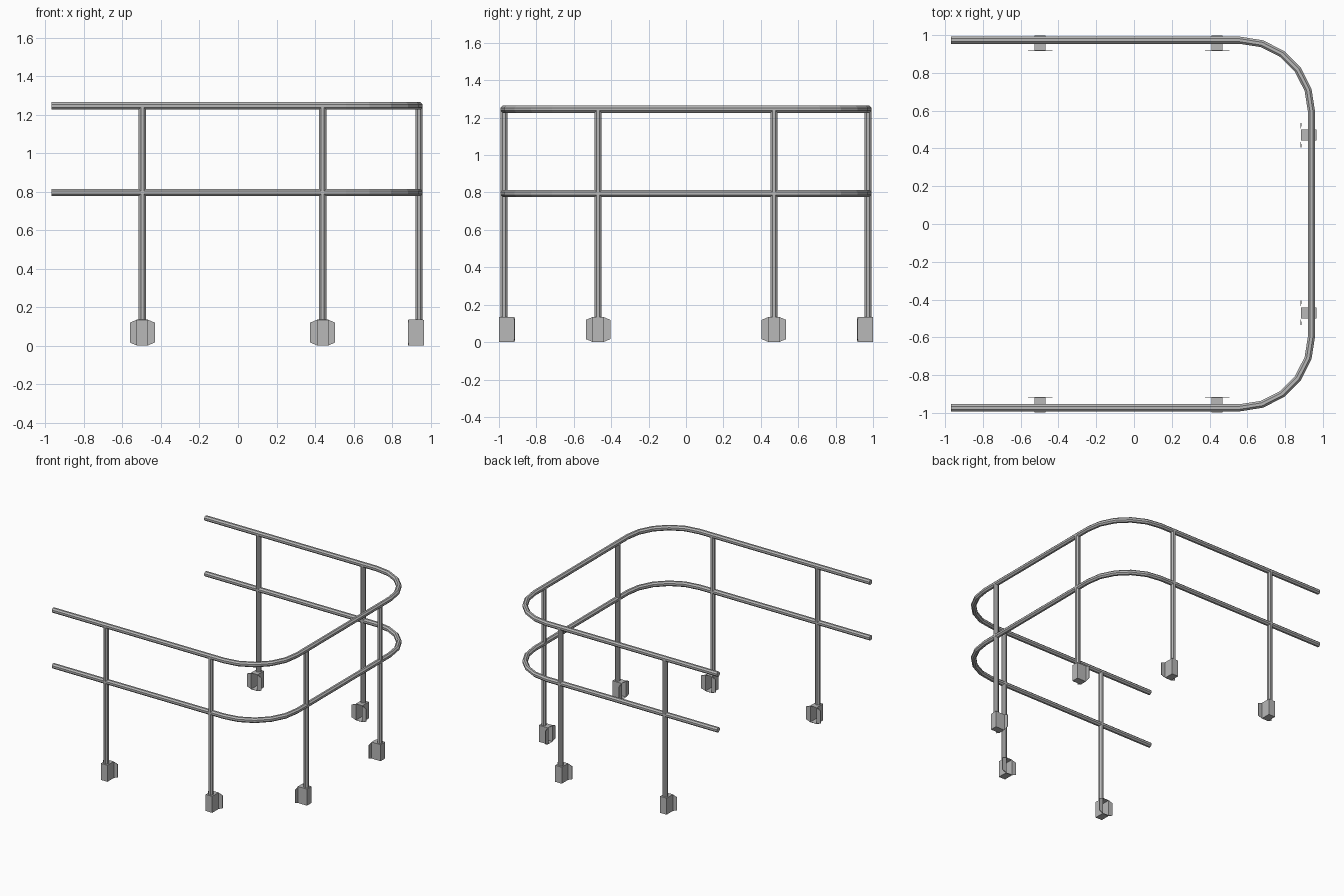
import bpy
import bmesh
from math import pi, sin, cos, radians

cube = bpy.data.objects.get("Cube")
if cube:
    bpy.data.objects.remove(cube, do_unlink=True)

# Galvanised steel
steel = bpy.data.materials.new("grey_steel")
steel.use_nodes = True
steel.diffuse_color = (0.48, 0.48, 0.48, 1)
steel.node_tree.nodes["Principled BSDF"].inputs["Base Color"].default_value = steel.diffuse_color

END_X, SIDE_Y, FRONT_X = -0.97, 0.973, 0.94
CORNER, TUBE = 0.38, 0.0205
RAIL_HEIGHTS = {"lower_rail": 0.795, "top_rail": 1.245}


def rail_path():
    """U-shaped path: straight side, two rounded corners, straight side."""
    cx, cy = FRONT_X - CORNER, SIDE_Y - CORNER
    half = [(END_X, SIDE_Y)]
    for i in range(6):
        a = radians(18 * i)
        half.append((cx + CORNER * sin(a), cy + CORNER * cos(a)))
    return half + [(x, -y) for x, y in reversed(half)]


def add_rail(name, z):
    curve = bpy.data.curves.new(name, "CURVE")
    curve.dimensions = "3D"
    curve.twist_mode = "Z_UP"
    curve.bevel_depth = TUBE
    curve.bevel_resolution = 2
    curve.use_fill_caps = True
    path = rail_path()
    spline = curve.splines.new("POLY")
    spline.points.add(len(path) - 1)
    for point, (x, y) in zip(spline.points, path):
        point.co = (x, y, z, 1)
        point.tilt = pi / 8
    spline.use_smooth = False
    curve.materials.append(steel)
    rail = bpy.data.objects.new(name, curve)
    bpy.context.collection.objects.link(rail)
    bpy.ops.object.select_all(action="DESELECT")
    rail.select_set(True)
    bpy.context.view_layer.objects.active = rail
    bpy.ops.object.convert(target="MESH")


def add_post(name, x, y):
    bottom, top = 0.13, RAIL_HEIGHTS["top_rail"]
    bpy.ops.mesh.primitive_cylinder_add(
        vertices=8, radius=TUBE, depth=top - bottom,
        location=(x, y, (top + bottom) / 2), rotation=(0, 0, pi / 8))
    post = bpy.context.object
    post.name = name
    post.data.materials.append(steel)


def bracket_mesh():
    """Hat channel, open towards the inside, with capped ends and chamfered flanges."""
    inner, outer, web, wing = -0.056, 0.025, 0.028, 0.065
    low, high, chamfer = 0.002, 0.133, 0.014
    profile = [(-wing, inner, chamfer), (-web, inner, 0), (-web, outer, 0),
               (web, outer, 0), (web, inner, 0), (wing, inner, chamfer)]
    bm = bmesh.new()
    bottom = [bm.verts.new((x, y, low + c)) for x, y, c in profile]
    top = [bm.verts.new((x, y, high - c)) for x, y, c in profile]
    for i in range(5):
        bm.faces.new((bottom[i], bottom[i + 1], top[i + 1], top[i]))
    bm.faces.new(bottom[1:5])
    bm.faces.new(top[1:5])
    bmesh.ops.recalc_face_normals(bm, faces=bm.faces)
    mesh = bpy.data.meshes.new("post_bracket")
    bm.to_mesh(mesh)
    bm.free()
    mesh.materials.append(steel)
    return mesh


# Rails
for rail_name, height in RAIL_HEIGHTS.items():
    add_rail(rail_name, height)

# Posts and brackets: position and the turn that faces each bracket outwards
stations = {
    "back_right": (-0.497, SIDE_Y, 0),
    "back_left": (0.44, SIDE_Y, 0),
    "front_right": (-0.497, -SIDE_Y, pi),
    "front_left": (0.44, -SIDE_Y, pi),
    "end_back": (FRONT_X, 0.47, -pi / 2),
    "end_front": (FRONT_X, -0.47, -pi / 2),
}
bracket = bracket_mesh()
for place, (x, y, turn) in stations.items():
    add_post(place + "_post", x, y)
    plate = bpy.data.objects.new(place + "_bracket", bracket)
    plate.location = (x, y, 0)
    plate.rotation_euler.z = turn
    bpy.context.collection.objects.link(plate)
    thick = plate.modifiers.new("plate_thickness", "SOLIDIFY")
    thick.thickness = 0.004
    thick.offset = 0
